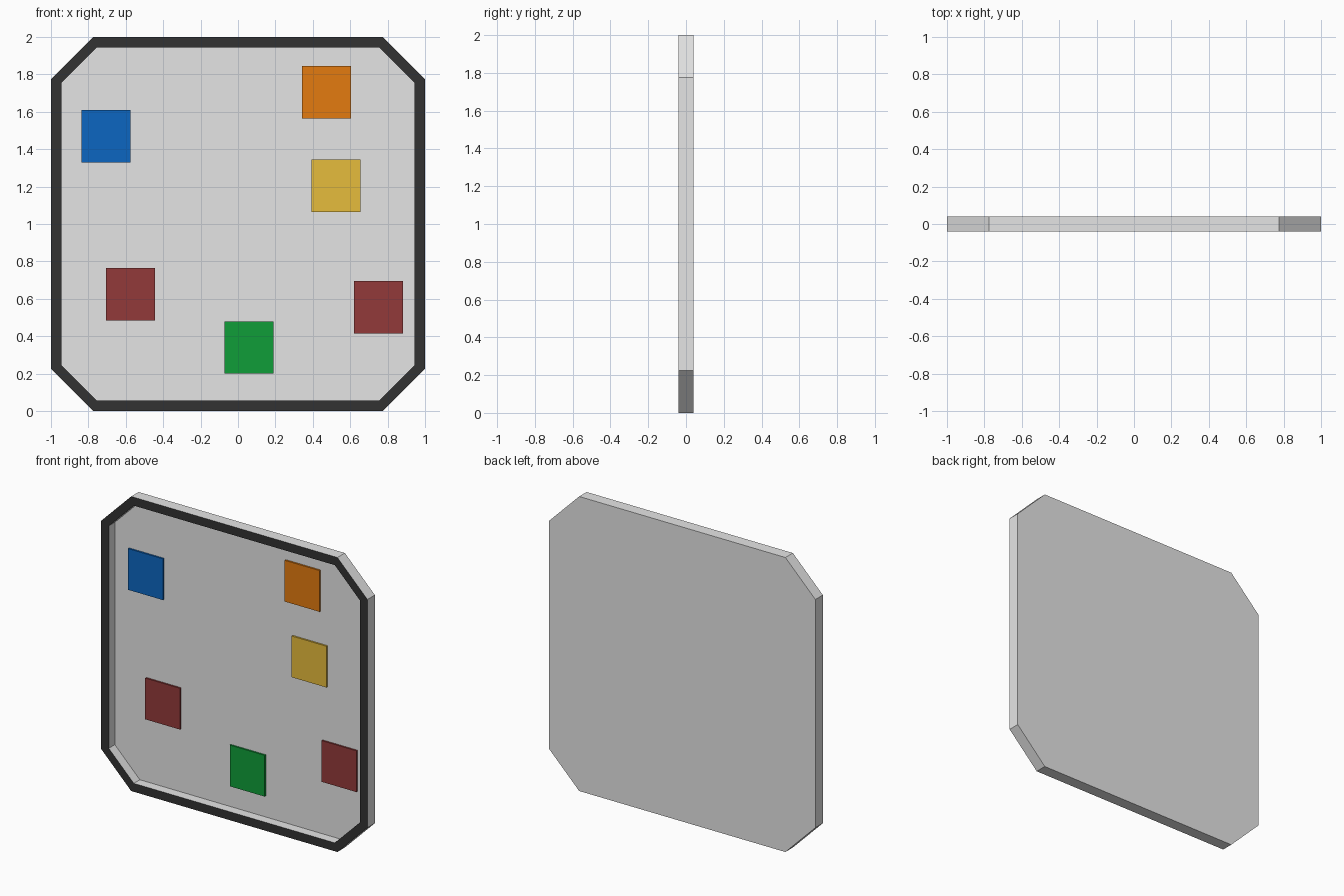
import bpy, bmesh

if "Cube" in bpy.data.objects:
    bpy.data.objects.remove(bpy.data.objects["Cube"])

def srgb(r, g, b):
    lin = lambda c: c / 12.92 if c <= 0.04045 else ((c + 0.055) / 1.055) ** 2.4
    return (lin(r / 255), lin(g / 255), lin(b / 255), 1)

def material(name, rgb):
    m = bpy.data.materials.new(name)
    m.diffuse_color = srgb(*rgb)
    m.use_nodes = True
    m.node_tree.nodes["Principled BSDF"].inputs["Base Color"].default_value = m.diffuse_color
    return m

def finish(bm, name, mats):
    bmesh.ops.recalc_face_normals(bm, faces=bm.faces)
    me = bpy.data.meshes.new(name)
    bm.to_mesh(me)
    bm.free()
    for m in mats:
        me.materials.append(m)
    ob = bpy.data.objects.new(name, me)
    bpy.context.collection.objects.link(ob)
    return ob

# Octagon outline: half size h, corner start c, at depth y
def octagon(bm, h, c, y):
    pts = [(h, -c), (h, c), (c, h), (-c, h), (-h, c), (-h, -c), (-c, -h), (c, -h)]
    return [bm.verts.new((x, y, z + 1)) for x, z in pts]

grey = material("light grey", (229, 229, 229))
black = material("charcoal", (50, 50, 50))

# Shallow tray board: back, outer wall, rim, inner wall, floor
bm = bmesh.new()
rings = [octagon(bm, 1.0, 0.775, 0.04), octagon(bm, 1.0, 0.775, -0.04),
         octagon(bm, 0.943, 0.755, -0.04), octagon(bm, 0.943, 0.755, 0.025)]
bm.faces.new(rings[0])
bm.faces.new(rings[-1])
for k, (a, b) in enumerate(zip(rings, rings[1:])):
    for i in range(8):
        j = (i + 1) % 8
        f = bm.faces.new((a[i], a[j], b[j], b[i]))
        f.material_index = 1 if k == 1 else 0   # dark front rim
finish(bm, "board", [grey, black])

# Square notes stuck on the floor of the tray
red = material("dark red", (146, 58, 58))
notes = [
    ("blue_note", material("blue", (12, 102, 193)), -0.705, 1.47),
    ("orange_note", material("orange", (227, 123, 16)), 0.473, 1.705),
    ("yellow_note", material("mustard yellow", (230, 188, 60)), 0.525, 1.205),
    ("left_red_note", red, -0.575, 0.625),
    ("right_red_note", red, 0.75, 0.555),
    ("green_note", material("green", (16, 157, 57)), 0.06, 0.34),
]
for name, mat, x, z in notes:
    bm = bmesh.new()
    bmesh.ops.create_cube(bm, size=1)
    bmesh.ops.scale(bm, vec=(0.262, 0.014, 0.28), verts=bm.verts)
    bmesh.ops.translate(bm, vec=(x, 0.02, z), verts=bm.verts)
    finish(bm, name, [mat])
